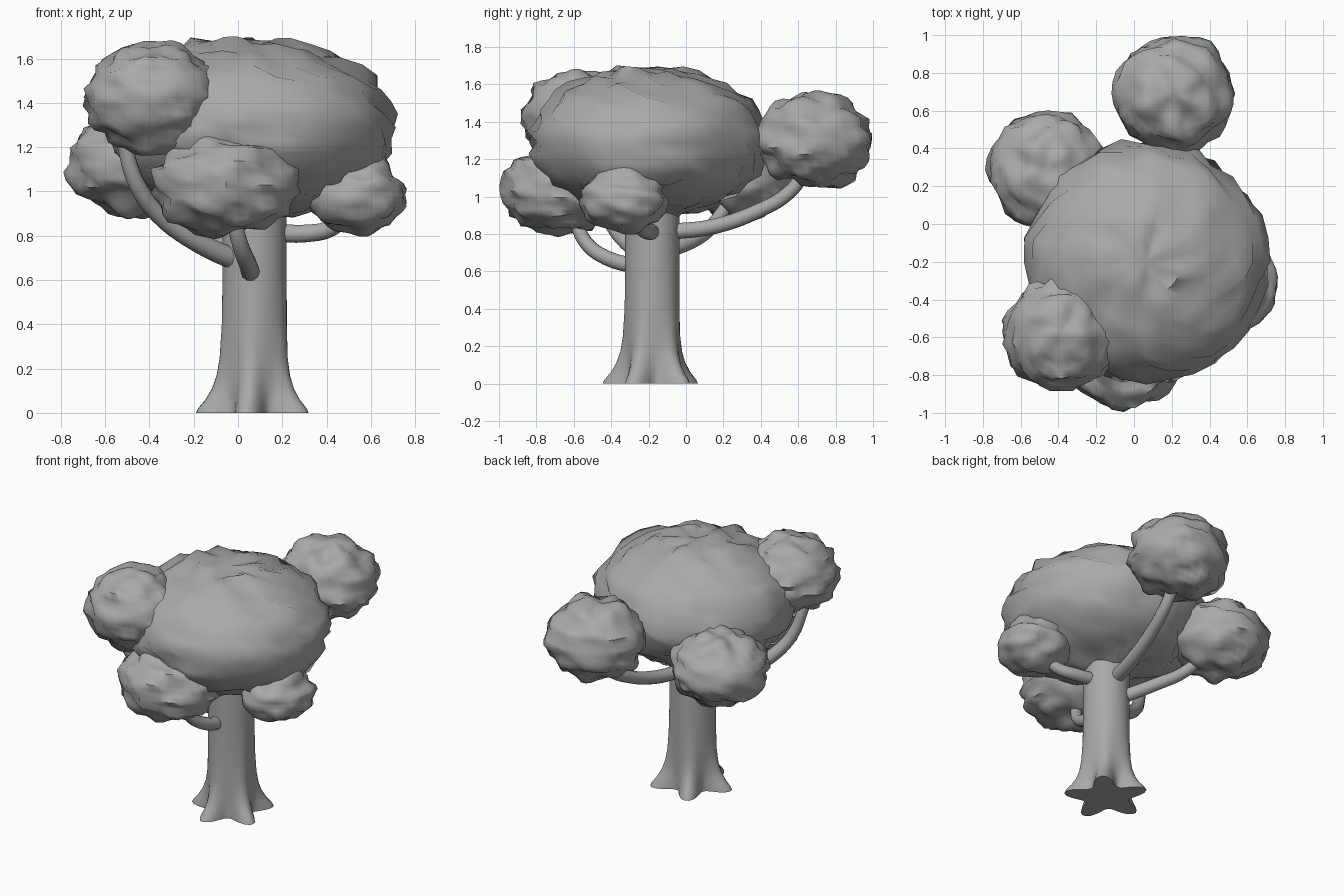
import bpy, bmesh, math
from mathutils import Vector, noise

if "Cube" in bpy.data.objects:
    bpy.data.objects.remove(bpy.data.objects["Cube"], do_unlink=True)

grey = bpy.data.materials.new("plain grey")
grey.use_nodes = True
colour = (0.4, 0.4, 0.4, 1)
grey.diffuse_color = colour
grey.node_tree.nodes["Principled BSDF"].inputs["Base Color"].default_value = colour


def finish(name, bm):
    """Turn a bmesh into a smooth grey object."""
    bmesh.ops.recalc_face_normals(bm, faces=bm.faces)
    mesh = bpy.data.meshes.new(name)
    bm.to_mesh(mesh)
    bm.free()
    mesh.materials.append(grey)
    obj = bpy.data.objects.new(name, mesh)
    bpy.context.collection.objects.link(obj)
    bpy.ops.object.select_all(action="DESELECT")
    obj.select_set(True)
    bpy.context.view_layer.objects.active = obj
    bpy.ops.object.shade_smooth_by_angle(angle=math.radians(60))
    return obj


def foliage(name, centre, size, bump):
    """Squashed ball with wavy, mostly horizontal lumps."""
    bm = bmesh.new()
    bmesh.ops.create_uvsphere(bm, u_segments=32, v_segments=22, radius=1)
    centre, size = Vector(centre), Vector(size)
    for v in bm.verts:
        p = v.co * size
        sample = (p + centre) * 9
        sample.z *= 2
        offset = bump * noise.noise(sample)
        v.co = centre + p + v.co * offset
    finish(name, bm)


def branch(name, points, thick, thin):
    """Tapered round limb along a smooth path."""
    curve = bpy.data.curves.new(name, "CURVE")
    curve.dimensions = "3D"
    curve.bevel_depth = 1
    curve.bevel_resolution = 3
    curve.resolution_u = 5
    curve.use_fill_caps = True
    spline = curve.splines.new("BEZIER")
    spline.bezier_points.add(len(points) - 1)
    for i, (bp, p) in enumerate(zip(spline.bezier_points, points)):
        bp.co = p
        bp.handle_left_type = bp.handle_right_type = "AUTO"
        bp.radius = thick + (thin - thick) * i / (len(points) - 1)
    temp = bpy.data.objects.new(name + " path", curve)
    bpy.context.collection.objects.link(temp)
    bpy.context.view_layer.update()
    mesh = temp.to_mesh()
    bm = bmesh.new()
    bm.from_mesh(mesh)
    temp.to_mesh_clear()
    bpy.data.objects.remove(temp, do_unlink=True)
    finish(name, bm)


# Trunk: round shaft flaring into five root points
SIDES, ROOTS = 60, 5
profile = [(0, 0.125), (0.02, 0.115), (0.06, 0.08), (0.11, 0.05), (0.17, 0.028),
           (0.25, 0.014), (0.4, 0.004), (0.6, 0), (0.8, 0), (1.0, 0)]
bm = bmesh.new()
rings = []
for z, flare in profile:
    ring = []
    for i in range(SIDES):
        a = math.tau * i / SIDES
        lobe = (0.5 + 0.5 * math.cos(ROOTS * (a - math.pi / 4))) ** 1.3
        r = 0.145 + flare * lobe
        ring.append(bm.verts.new((0.075 + r * math.cos(a), -0.18 + r * math.sin(a), z)))
    rings.append(ring)
for low, high in zip(rings, rings[1:]):
    for i in range(SIDES):
        j = (i + 1) % SIDES
        bm.faces.new((low[i], low[j], high[j], high[i]))
bm.faces.new(rings[0][::-1])
bm.faces.new(rings[-1])
finish("trunk", bm)

# Branches
branch("front_right_branch", [(0.04, -0.2, 0.67), (-0.18, -0.33, 0.77), (-0.36, -0.42, 0.9),
                              (-0.46, -0.5, 1.04), (-0.52, -0.55, 1.24)], 0.05, 0.035)
branch("front_branch", [(0.06, -0.22, 0.62), (0.045, -0.42, 0.67),
                        (0.01, -0.54, 0.76), (-0.03, -0.6, 0.92)], 0.045, 0.035)
branch("left_branch", [(0.12, -0.18, 0.82), (0.3, -0.2, 0.81),
                       (0.43, -0.25, 0.84), (0.54, -0.3, 0.96)], 0.045, 0.035)
branch("back_branch", [(0.08, -0.1, 0.81), (0.13, 0.15, 0.84), (0.17, 0.38, 0.92),
                       (0.2, 0.55, 1.02), (0.21, 0.65, 1.15)], 0.045, 0.035)
branch("back_right_branch", [(0.04, -0.14, 0.7), (-0.12, 0.06, 0.78),
                             (-0.27, 0.17, 0.88), (-0.4, 0.27, 1.05)], 0.045, 0.035)

# Foliage
foliage("main_canopy", (0.065, -0.2, 1.29), (0.64, 0.63, 0.40), 0.06)
foliage("back_foliage", (0.21, 0.69, 1.3), (0.32, 0.30, 0.25), 0.05)
foliage("back_right_foliage", (-0.455, 0.285, 1.125), (0.305, 0.305, 0.23), 0.05)
foliage("front_right_foliage", (-0.385, -0.575, 1.425), (0.295, 0.295, 0.25), 0.05)
foliage("front_foliage", (-0.055, -0.67, 1.03), (0.325, 0.31, 0.23), 0.05)
foliage("left_foliage", (0.535, -0.33, 0.985), (0.22, 0.23, 0.175), 0.04)
